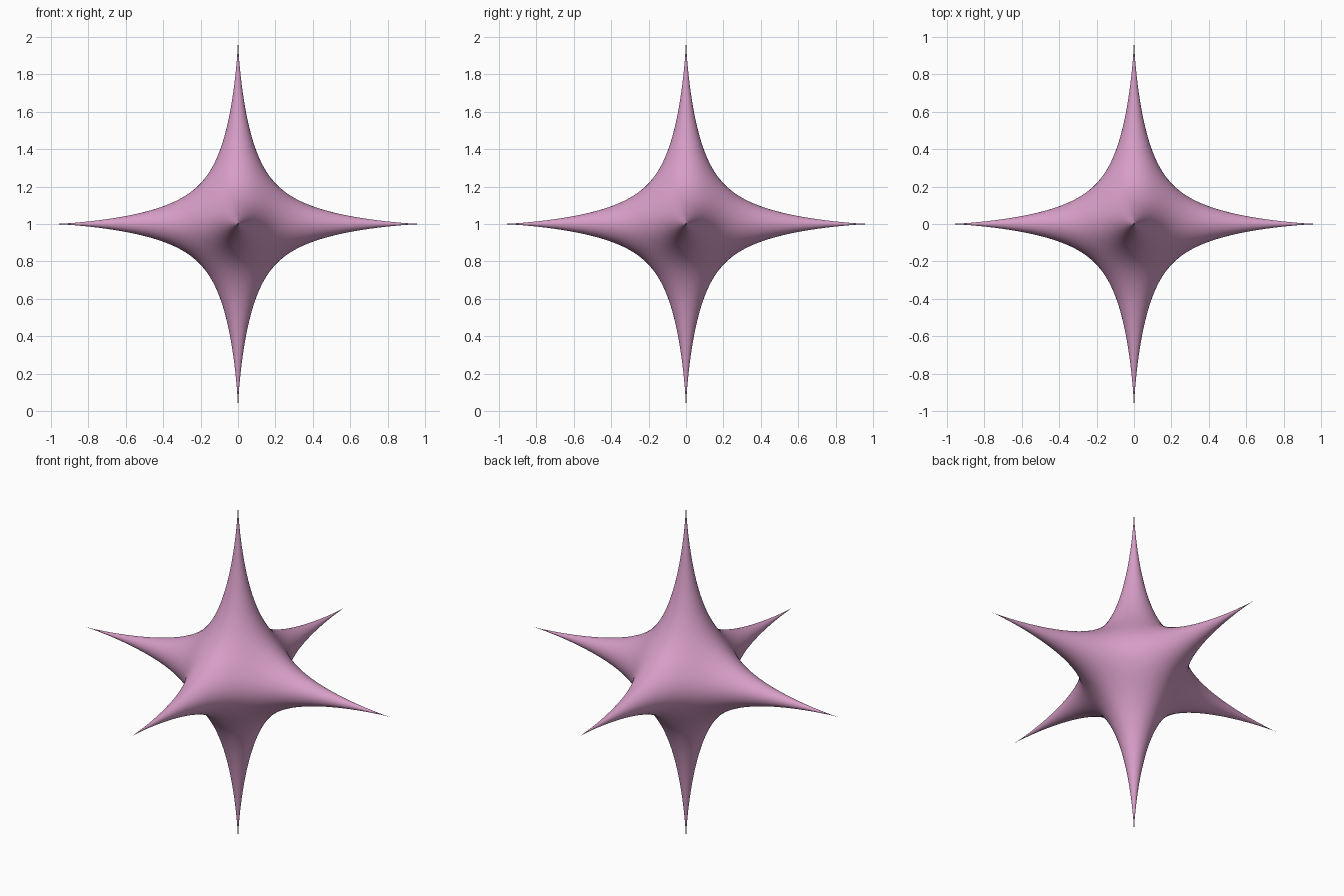
import bpy, bmesh, math
from mathutils import Vector

if "Cube" in bpy.data.objects:
    bpy.data.objects.remove(bpy.data.objects["Cube"])

RINGS, SIDE = 32, 14


def surface_point(d):
    # Point in direction d on 400(x2y2 + y2z2 + z2x2) = (1 - r2)^3
    d = d.normalized()
    x, y, z = (c * c for c in d)
    q = 400 * (x * y + y * z + z * x)
    lo, hi = 0.0, 1.0
    for _ in range(45):
        r = (lo + hi) / 2
        if q * r ** 4 < (1 - r * r) ** 3:
            lo = r
        else:
            hi = r
    return d * lo


def square_outline():
    # Evenly angled points around the border between neighbouring spikes
    e = [math.tan(math.pi / 4 * (2 * i / SIDE - 1)) for i in range(SIDE)]
    return ([(a, -1) for a in e] + [(1, a) for a in e]
            + [(-a, 1) for a in e] + [(-1, -a) for a in e])


def add_spike(bm, axis, sign):
    # One sixth of the star: rings widening from the tip to the border
    def vert(a, b):
        d = [0, 0, 0]
        d[axis], d[(axis + 1) % 3], d[(axis + 2) % 3] = sign, a, b
        return bm.verts.new(surface_point(Vector(d)))

    outline = square_outline()
    n = len(outline)
    tip = vert(0, 0)
    prev = None
    for k in range(1, RINGS + 1):
        t = k / RINGS
        s = t ** 2.6
        ring = []
        for a, b in outline:
            # round rings near the tip, blending to the square border
            f = 1 + (1 - t * t) * (1 / math.hypot(a, b) - 1)
            ring.append(vert(a * s * f, b * s * f))
        for i in range(n):
            j = (i + 1) % n
            if prev is None:
                bm.faces.new((tip, ring[i], ring[j]))
            else:
                bm.faces.new((prev[i], ring[i], ring[j], prev[j]))
        prev = ring


bm = bmesh.new()
for axis in range(3):
    for sign in (1, -1):
        add_spike(bm, axis, sign)
bmesh.ops.remove_doubles(bm, verts=bm.verts, dist=1e-6)
bmesh.ops.recalc_face_normals(bm, faces=bm.faces)
for f in bm.faces:
    f.smooth = True

mesh = bpy.data.meshes.new("six_pointed_star")
bm.to_mesh(mesh)
bm.free()
star = bpy.data.objects.new("six_pointed_star", mesh)
star.location = (0, 0, 1)
bpy.context.collection.objects.link(star)

pink = bpy.data.materials.new("orchid pink")
pink.diffuse_color = (0.68, 0.34, 0.57, 1)
pink.use_nodes = True
pink.node_tree.nodes["Principled BSDF"].inputs["Base Color"].default_value = pink.diffuse_color
mesh.materials.append(pink)
